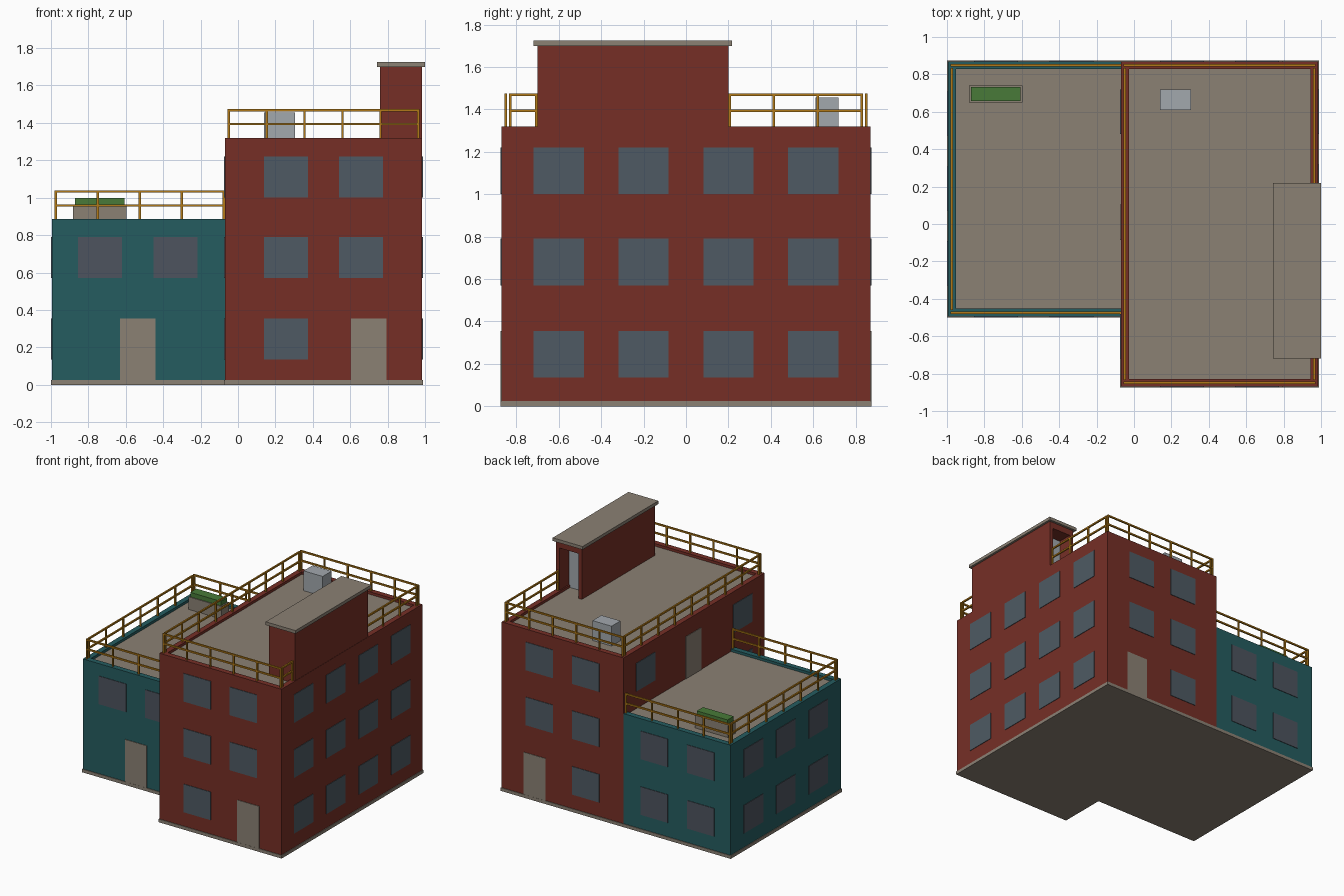
import bpy
import bmesh
from mathutils import Vector

if "Cube" in bpy.data.objects:
    bpy.data.objects.remove(bpy.data.objects["Cube"], do_unlink=True)


def material(name, rgb):
    """Flat material from 8-bit sRGB, stored as linear values."""
    lin = [((c / 255 + 0.055) / 1.055) ** 2.4 for c in rgb] + [1.0]
    m = bpy.data.materials.new(name)
    m.use_nodes = True
    m.diffuse_color = lin
    bsdf = next(n for n in m.node_tree.nodes if n.type == 'BSDF_PRINCIPLED')
    bsdf.inputs["Base Color"].default_value = lin
    return m


BRICK = material("red brick", (118, 47, 38))
TEAL = material("teal paint", (37, 92, 96))
CONCRETE = material("taupe concrete", (139, 129, 116))
GLASS = material("blue grey glass", (78, 90, 99))
GLASS_DIM = material("neutral grey glass", (77, 84, 94))
GOLD = material("gold railing", (178, 122, 24))
METAL = material("pale metal", (162, 168, 174))
GREEN = material("hedge green", (72, 122, 56))


def add_box(bm, lo, hi):
    lo, hi = Vector(lo), Vector(hi)
    verts = bmesh.ops.create_cube(bm, size=1)["verts"]
    for v in verts:
        v.co = Vector(a * b for a, b in zip(v.co, hi - lo)) + (lo + hi) / 2


def make(name, boxes, *mats, top=False):
    """One object from boxes; top=True gives upward faces the second material."""
    bm = bmesh.new()
    for lo, hi in boxes:
        add_box(bm, lo, hi)
    if top:
        bm.normal_update()
        for f in bm.faces:
            f.material_index = int(f.normal.z > 0.5)
    me = bpy.data.meshes.new(name)
    bm.to_mesh(me)
    bm.free()
    for m in mats:
        me.materials.append(m)
    ob = bpy.data.objects.new(name, me)
    bpy.context.collection.objects.link(ob)
    return ob


# Footprints and heights
X0, XM, X1 = -0.995, -0.07, 0.985
Y0, YT, Y1 = -0.87, -0.495, 0.87
TALL, LOW = 1.32, 0.885
BASE, RIM, DROP, LIP = 0.025, 0.042, 0.02, 0.005

# Plinths
make("tall_plinth", [((XM - LIP, Y0 - LIP, 0), (X1 + LIP, Y1 + LIP, BASE))], CONCRETE)
make("low_plinth", [((X0 - LIP, YT - LIP, 0), (XM - LIP, Y1 + LIP, BASE))], CONCRETE)

# Wall blocks with roof decks
make("tall_block", [((XM, Y0, BASE), (X1, Y1, TALL - DROP))], BRICK, CONCRETE, top=True)
make("low_block", [((X0, YT, BASE), (XM, Y1, LOW - DROP))], TEAL, CONCRETE, top=True)


def rim(name, x0, y0, x1, y1, z, mat, closed):
    b = z - DROP
    boxes = [((x0, y0, b), (x1, y0 + RIM, z)),
             ((x0, y1 - RIM, b), (x1, y1, z)),
             ((x0, y0 + RIM, b), (x0 + RIM, y1 - RIM, z))]
    if closed:
        boxes.append(((x1 - RIM, y0 + RIM, b), (x1, y1 - RIM, z)))
    make(name, boxes, mat)


rim("tall_parapet", XM, Y0, X1, Y1, TALL, BRICK, True)
rim("low_parapet", X0, YT, XM, Y1, LOW, TEAL, False)

# Windows and doors as thin plates on the walls
WIN_W, WIN_H, DOOR_W, DOOR_H, T = 0.236, 0.22, 0.19, 0.33, 0.004
FLOORS = [0.135, 0.57, 1.0]


def plate(axis, wall, centre, z, w, h):
    lo, hi = [centre - w / 2] * 2, [centre + w / 2] * 2
    lo[axis], hi[axis] = wall - T, wall + T
    return (*lo, z), (*hi, z + h)


def window(axis, wall, centre, z):
    return plate(axis, wall, centre, z, WIN_W, WIN_H)


def door(axis, wall, centre, z):
    return plate(axis, wall, centre, z, DOOR_W, DOOR_H)


NEAR, FAR = 0.257, 0.657
ends = [window(1, y, x, z) for y in (Y0, Y1) for z in FLOORS
        for x in (NEAR, FAR) if (x, z) != (FAR, FLOORS[0])]
make("tall_end_windows", ends, GLASS)
make("tall_right_windows", [window(0, X1, y, z) for z in FLOORS
                            for y in (-0.6, -0.2, 0.2, 0.6)], GLASS)
make("tall_inner_windows", [window(0, XM, -0.6, z) for z in FLOORS]
     + [window(0, XM, 0.6, FLOORS[2])], GLASS)
make("tall_doors", [door(1, y, 0.70, BASE) for y in (Y0, Y1)], CONCRETE)
make("terrace_door", [door(0, XM, 0.01, LOW - DROP)], CONCRETE)

LOW_X = (-0.737, -0.335)
make("low_front_windows", [window(1, YT, x, FLOORS[1]) for x in LOW_X], GLASS_DIM)
make("low_back_windows", [window(1, Y1, x, z) for x in LOW_X for z in FLOORS[:2]], GLASS_DIM)
make("low_side_windows", [window(0, X0, y, z) for y in (-0.21, 0.19, 0.59)
                          for z in FLOORS[:2]], GLASS_DIM)
make("low_door", [door(1, YT, -0.535, BASE)], CONCRETE)

# Railings: posts plus a middle and a top rail
R, RAIL_H = 0.006, 0.148


def railing(name, a, b, z):
    a, b = Vector((*a, z)), Vector((*b, z))
    n = max(1, round((b - a).length / 0.2))
    r = Vector((R, R, 0))
    boxes = []
    for i in range(n + 1):
        p = a.lerp(b, i / n)
        boxes.append((p - r, p + r + Vector((0, 0, RAIL_H))))
    for h in (RAIL_H / 2, RAIL_H):
        up = Vector((0, 0, h))
        boxes.append((a - r + up - Vector((0, 0, R)), b + r + up + Vector((0, 0, R))))
    make(name, boxes, GOLD)


I = RIM / 2
xl, xr, yf, yb = XM + I, X1 - I, Y0 + I, Y1 - I
SY0, SY1 = -0.70, 0.20
railing("tall_front_railing", (xl, yf), (xr, yf), TALL)
railing("tall_back_railing", (xl, yb), (xr, yb), TALL)
railing("tall_inner_railing", (xl, yf + I), (xl, yb - I), TALL)
railing("tall_right_front_railing", (xr, yf + I), (xr, SY0 - R), TALL)
railing("tall_right_back_railing", (xr, SY1 + R), (xr, yb - I), TALL)
railing("low_front_railing", (X0 + I, YT + I), (XM - R, YT + I), LOW)
railing("low_back_railing", (X0 + I, yb), (XM - R, yb), LOW)
railing("low_side_railing", (X0 + I, YT + RIM), (X0 + I, yb - I), LOW)

# Stair house with a recessed door at its back end
SX0, SX1, SZ0, SZ1, W = 0.76, 0.983, TALL - DROP, 1.70, 0.03
RECESS = SY1 - 0.12
make("stair_house", [
    ((SX0, SY0, SZ0), (SX1, RECESS, SZ1)),
    ((SX0, RECESS, SZ0), (SX0 + W, SY1, SZ1)),
    ((SX1 - W, RECESS, SZ0), (SX1, SY1, SZ1)),
    ((SX0 + W, RECESS, SZ1 - 0.05), (SX1 - W, SY1, SZ1))], BRICK)
make("stair_door", [((SX0 + W, RECESS - T, SZ0), (SX1 - W, RECESS + T, SZ1 - 0.05))], METAL)
make("stair_roof", [((0.742, SY0 - 0.018, SZ1), (1.0, SY1 + 0.018, SZ1 + 0.025))], CONCRETE)

# Roof vent and planter
make("roof_vent", [((0.14, 0.61, TALL - DROP), (0.305, 0.72, 1.455))], METAL)
make("planter", [((-0.882, 0.65, LOW - DROP), (-0.597, 0.74, 0.963))], CONCRETE)
make("planter_hedge", [((-0.872, 0.657, 0.95), (-0.607, 0.733, 0.998))], GREEN)
